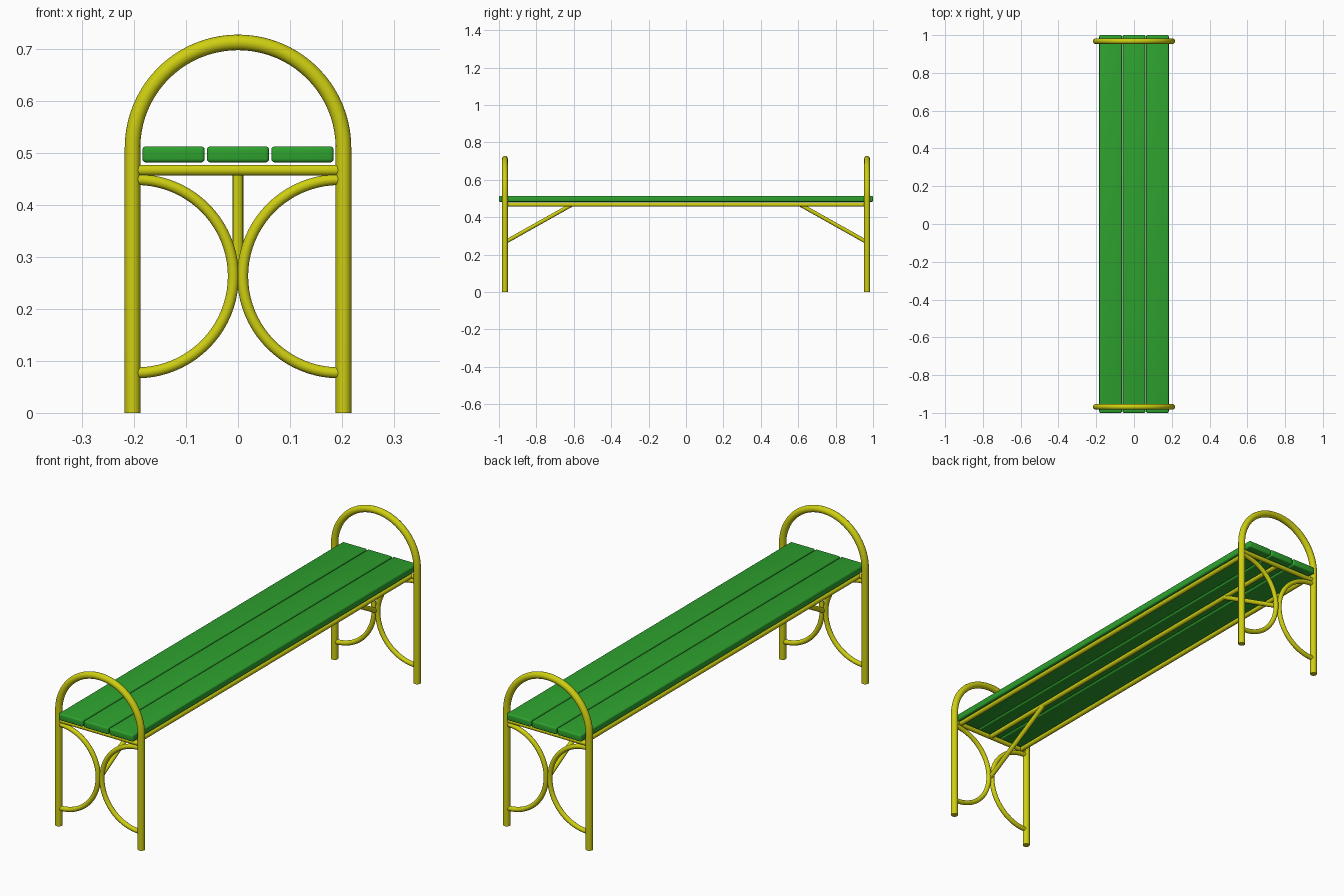
import bpy
import bmesh
from math import sin, cos, pi
from mathutils import Matrix

cube = bpy.data.objects.get("Cube")
if cube:
    bpy.data.objects.remove(cube)


def material(name, color):
    mat = bpy.data.materials.new(name)
    mat.use_nodes = True
    mat.diffuse_color = color
    mat.node_tree.nodes["Principled BSDF"].inputs["Base Color"].default_value = color
    return mat


yellow = material("yellow paint", (0.62, 0.62, 0.006, 1))
green = material("green paint", (0.027, 0.36, 0.027, 1))

# Main dimensions
END_Y = 0.968
LEG_X, LEG_R = 0.203, 0.015
BAR_R = 0.0105
BAR_Z = 0.467
RING_Z, RING_R = 0.263, 0.186


def smooth(obj):
    bpy.ops.object.select_all(action="DESELECT")
    obj.select_set(True)
    bpy.context.view_layer.objects.active = obj
    bpy.ops.object.shade_smooth_by_angle()


def tube(name, points, radius):
    """Round pipe along a path, with flat end caps."""
    curve = bpy.data.curves.new(name, "CURVE")
    curve.dimensions = "3D"
    curve.bevel_depth = radius
    curve.bevel_resolution = 6
    curve.use_fill_caps = True
    spline = curve.splines.new("POLY")
    spline.points.add(len(points) - 1)
    for p, co in zip(spline.points, points):
        p.co = (*co, 1)
    obj = bpy.data.objects.new(name, curve)
    bpy.context.collection.objects.link(obj)
    bpy.ops.object.select_all(action="DESELECT")
    obj.select_set(True)
    bpy.context.view_layer.objects.active = obj
    bpy.ops.object.convert(target="MESH")
    obj = bpy.context.object
    obj.data.materials.clear()
    obj.data.materials.append(yellow)
    smooth(obj)


def arc(cx, cz, r, y, start, end, steps=40):
    angles = [start + (end - start) * i / steps for i in range(steps + 1)]
    return [(cx + r * cos(a), y, cz + r * sin(a)) for a in angles]


def plank(name, x, width):
    bm = bmesh.new()
    bmesh.ops.create_cube(bm, size=1, matrix=Matrix.Diagonal((width, 2, 0.031, 1)))
    bmesh.ops.bevel(bm, geom=bm.edges[:], offset=0.007, segments=4,
                    profile=0.5, affect="EDGES")
    mesh = bpy.data.meshes.new(name)
    bm.to_mesh(mesh)
    bm.free()
    mesh.materials.append(green)
    obj = bpy.data.objects.new(name, mesh)
    obj.location = (x, 0, 0.4975)
    bpy.context.collection.objects.link(obj)
    smooth(obj)


# End frames, each with an arch, a crossbar, two half rings and a brace
for end, s in (("front", -1), ("back", 1)):
    y = s * END_Y
    arch = arc(0, 0.51, LEG_X, y, 0, pi)
    tube(end + "_arch_frame", [(LEG_X, y, 0)] + arch + [(-LEG_X, y, 0)], LEG_R)
    tube(end + "_crossbar", [(-LEG_X, y, BAR_Z), (LEG_X, y, BAR_Z)], BAR_R)
    for side, m in (("left", 1), ("right", -1)):
        ring = arc(m * 0.195, RING_Z, RING_R, y,
                   pi / 2, pi / 2 + m * pi)
        tops = [(m * LEG_X, y, RING_Z + k * RING_R) for k in (1, -1)]
        tube(f"{end}_{side}_half_ring", [tops[0]] + ring + [tops[1]], BAR_R)
    tube(end + "_brace", [(0, y, RING_Z + 0.003), (0, s * 0.61, BAR_Z)], BAR_R)

# Long rails under the seat
for name, x in (("left", 0.172), ("middle", 0), ("right", -0.172)):
    tube(name + "_seat_rail", [(x, -END_Y, BAR_Z), (x, END_Y, BAR_Z)], BAR_R)

# Seat planks
for name, x in (("left", 0.124), ("middle", 0), ("right", -0.124)):
    plank(name + "_seat_plank", x, 0.12)
